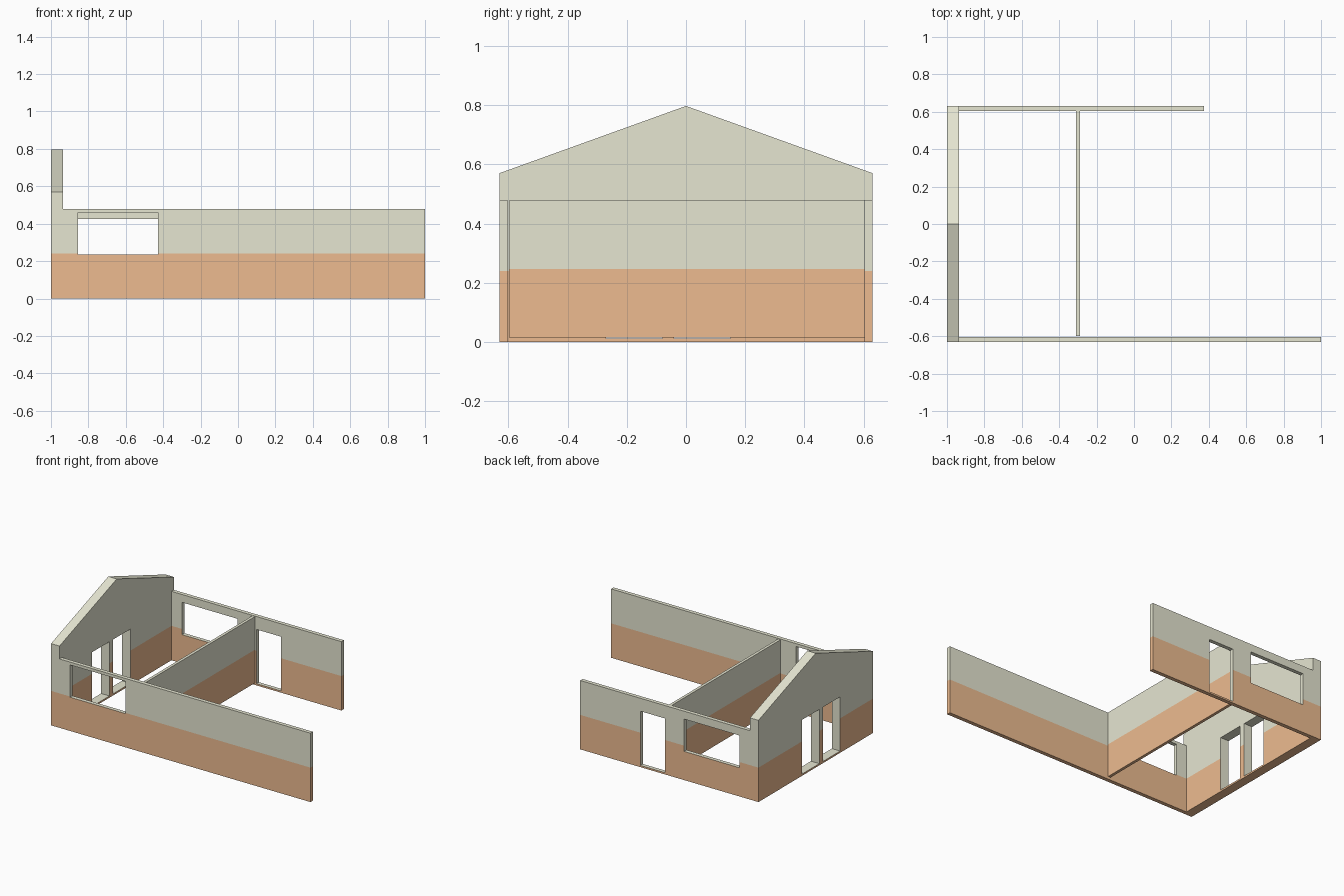
import bpy, bmesh

if "Cube" in bpy.data.objects:
    bpy.data.objects.remove(bpy.data.objects["Cube"])


def material(name, rgb):
    m = bpy.data.materials.new(name)
    m.diffuse_color = (*rgb, 1)
    m.use_nodes = True
    m.node_tree.nodes["Principled BSDF"].inputs["Base Color"].default_value = m.diffuse_color
    return m


PLASTER = material("plaster", (0.79, 0.79, 0.64))
TERRACOTTA = material("terracotta", (0.85, 0.50, 0.28))


def wall(name, axis, span, depth, heights, band, openings=(), extra_cuts=(), top=None):
    """Wall running along an axis, with openings (u0, u1, z0, z1) and a coloured
    lower band. top(u) optionally shapes the upper edge."""
    us = sorted({*span, *extra_cuts, *(u for o in openings for u in o[:2])})
    zs = sorted({*heights, band, *(z for o in openings for z in o[2:])})
    nu, nz = len(us) - 1, len(zs) - 1

    def in_opening(i, j):
        u, z = (us[i] + us[i + 1]) / 2, (zs[j] + zs[j + 1]) / 2
        return any(a < u < b and c < z < d for a, b, c, d in openings)

    def inside(i, j):
        return 0 <= i < nu and 0 <= j < nz

    bm = bmesh.new()
    verts = {}

    def vert(i, j, k):
        if (i, j, k) not in verts:
            u, d = us[i], depth[k]
            z = top(u) if top and j == nz else zs[j]
            verts[i, j, k] = bm.verts.new((u, d, z) if axis == "x" else (d, u, z))
        return verts[i, j, k]

    def face(keys, mat):
        bm.faces.new([vert(*k) for k in keys]).material_index = mat

    for i in range(nu):
        for j in range(nz):
            if in_opening(i, j):
                continue
            low = 1 if zs[j + 1] <= band else 0
            corners = [(i, j), (i + 1, j), (i + 1, j + 1), (i, j + 1)]
            for k in (0, 1):
                face([(*c, k) for c in corners], low)
            # Edges of the wall keep the band; opening reveals are plain plaster
            for s, (di, dj) in enumerate([(0, -1), (1, 0), (0, 1), (-1, 0)]):
                a, b = corners[s], corners[(s + 1) % 4]
                n = (i + di, j + dj)
                if not inside(*n) or in_opening(*n):
                    face([(*a, 0), (*b, 0), (*b, 1), (*a, 1)], 0 if inside(*n) else low)

    bmesh.ops.recalc_face_normals(bm, faces=bm.faces)
    mesh = bpy.data.meshes.new(name)
    bm.to_mesh(mesh)
    bm.free()
    mesh.materials.append(PLASTER)
    mesh.materials.append(TERRACOTTA)
    obj = bpy.data.objects.new(name, mesh)
    bpy.context.collection.objects.link(obj)
    return obj


INNER = -0.935          # inside face of the gable wall
WINDOW = (-0.855, -0.427)
SILL, DOOR_TOP = 0.012, 0.39

# Long front wall with one window
wall("front_wall", "x", (INNER, 1.0), (-0.63, -0.603), (0, 0.48), 0.24,
     [(*WINDOW, 0.235, 0.46)])

# Shorter back wall with a window and a door
wall("back_wall", "x", (INNER, 0.375), (0.603, 0.63), (0, 0.48), 0.24,
     [(*WINDOW, 0.20, 0.425), (-0.28, -0.09, SILL, DOOR_TOP)])

# Gable end wall with a pair of doors and a pitched top
wall("gable_wall", "y", (-0.63, 0.63), (-1.0, INNER), (0, 0.48, 0.57), 0.24,
     [(-0.27, -0.08, SILL, DOOR_TOP), (-0.04, 0.15, SILL, DOOR_TOP)],
     extra_cuts=(0,), top=lambda y: 0.797 - abs(y) * 0.227 / 0.63)

# Thin interior partition, raised slightly off the ground
wall("partition_wall", "y", (-0.598, 0.603), (-0.31, -0.29), (0.015, 0.478), 0.247)
